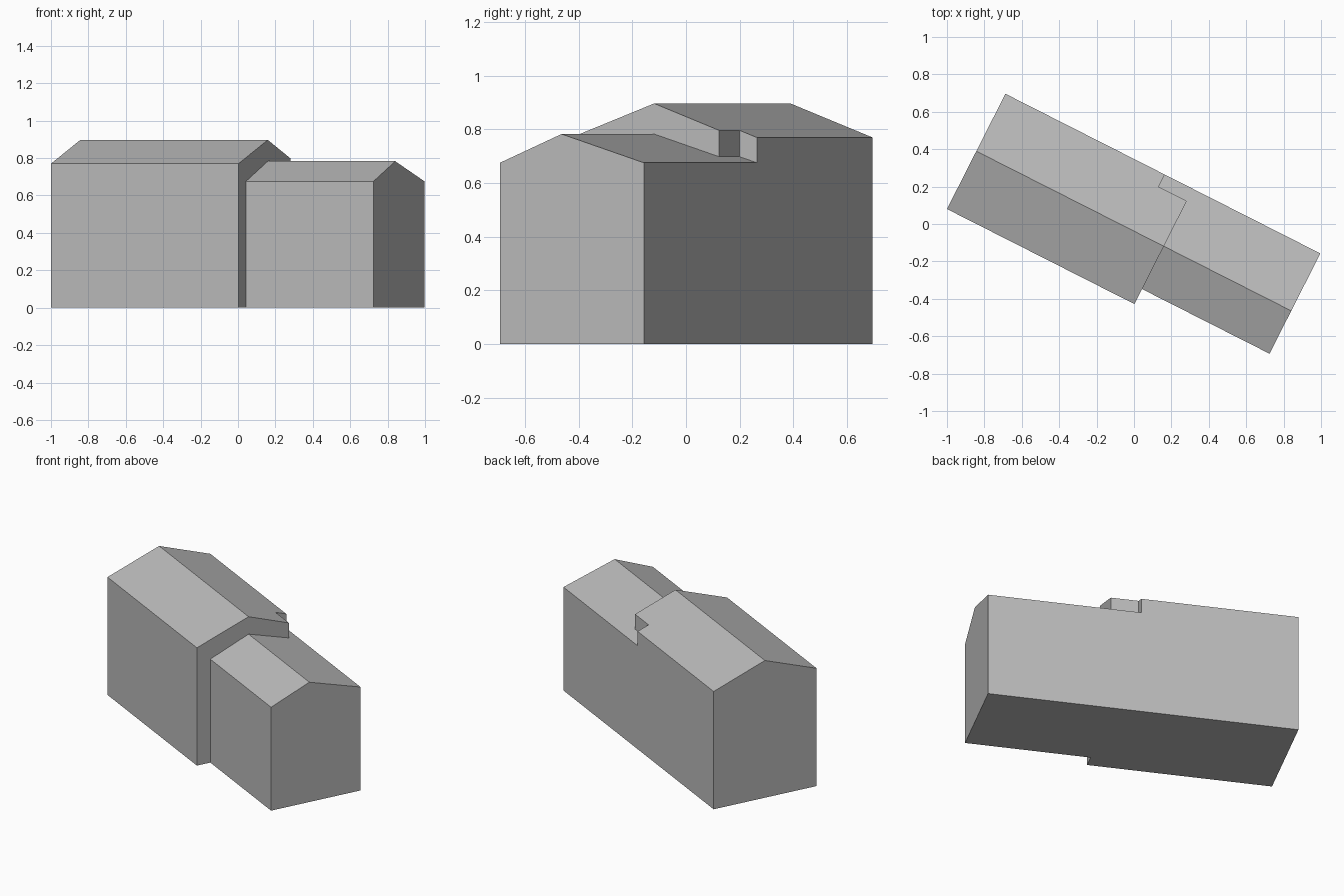
import bpy
import bmesh
from math import atan2
from mathutils import Matrix

old = bpy.data.objects.get("Cube")
if old:
    bpy.data.objects.remove(old, do_unlink=True)

# One plain wall and roof colour
grey = bpy.data.materials.new("plain grey")
grey.use_nodes = True
colour = (0.5, 0.5, 0.5, 1)
grey.diffuse_color = colour
grey.node_tree.nodes["Principled BSDF"].inputs["Base Color"].default_value = colour

# Both blocks share one turned frame: local x runs along the ridge
FRAME = Matrix.Translation((-1, 0.08, 0)) @ Matrix.Rotation(atan2(-0.507, 1), 4, "Z")


def extrude_profile(name, profile, start, end):
    """Extrude a (y, z) profile along the ridge direction."""
    bm = bmesh.new()
    face = bm.faces.new([bm.verts.new((start, y, z)) for y, z in profile])
    made = bmesh.ops.extrude_face_region(bm, geom=[face])["geom"]
    verts = [v for v in made if isinstance(v, bmesh.types.BMVert)]
    bmesh.ops.translate(bm, vec=(end - start, 0, 0), verts=verts)
    bmesh.ops.recalc_face_normals(bm, faces=bm.faces)
    mesh = bpy.data.meshes.new(name)
    bm.to_mesh(mesh)
    bm.free()
    mesh.materials.append(grey)
    obj = bpy.data.objects.new(name, mesh)
    obj.matrix_world = FRAME
    bpy.context.scene.collection.objects.link(obj)
    return obj


def gable(front, back, ridge, eave, top):
    return [(front, 0), (back, 0), (back, eave), (ridge, top), (front, eave)]


BACK, RIDGE = 0.691, 0.347
NOTCH_X, NOTCH_Y = 0.955, 0.618

# Tall block and lower wing, flush along the back wall
tall_block = extrude_profile("tall_block", gable(0, BACK, RIDGE, 0.77, 0.897), 0, 1.124)
low_wing = extrude_profile("low_wing", gable(0.09, BACK, RIDGE, 0.676, 0.783), NOTCH_X, 1.888)

# Corner notch in the tall block, filled below by the wing
notch = [(NOTCH_Y, -1), (1, -1), (1, 2), (NOTCH_Y, 2)]
cutter = extrude_profile("notch_cutter", notch, NOTCH_X, 1.5)
cutter.hide_render = True
cutter.hide_viewport = True
cut = tall_block.modifiers.new("corner notch", "BOOLEAN")
cut.operation = "DIFFERENCE"
cut.solver = "EXACT"
cut.object = cutter
